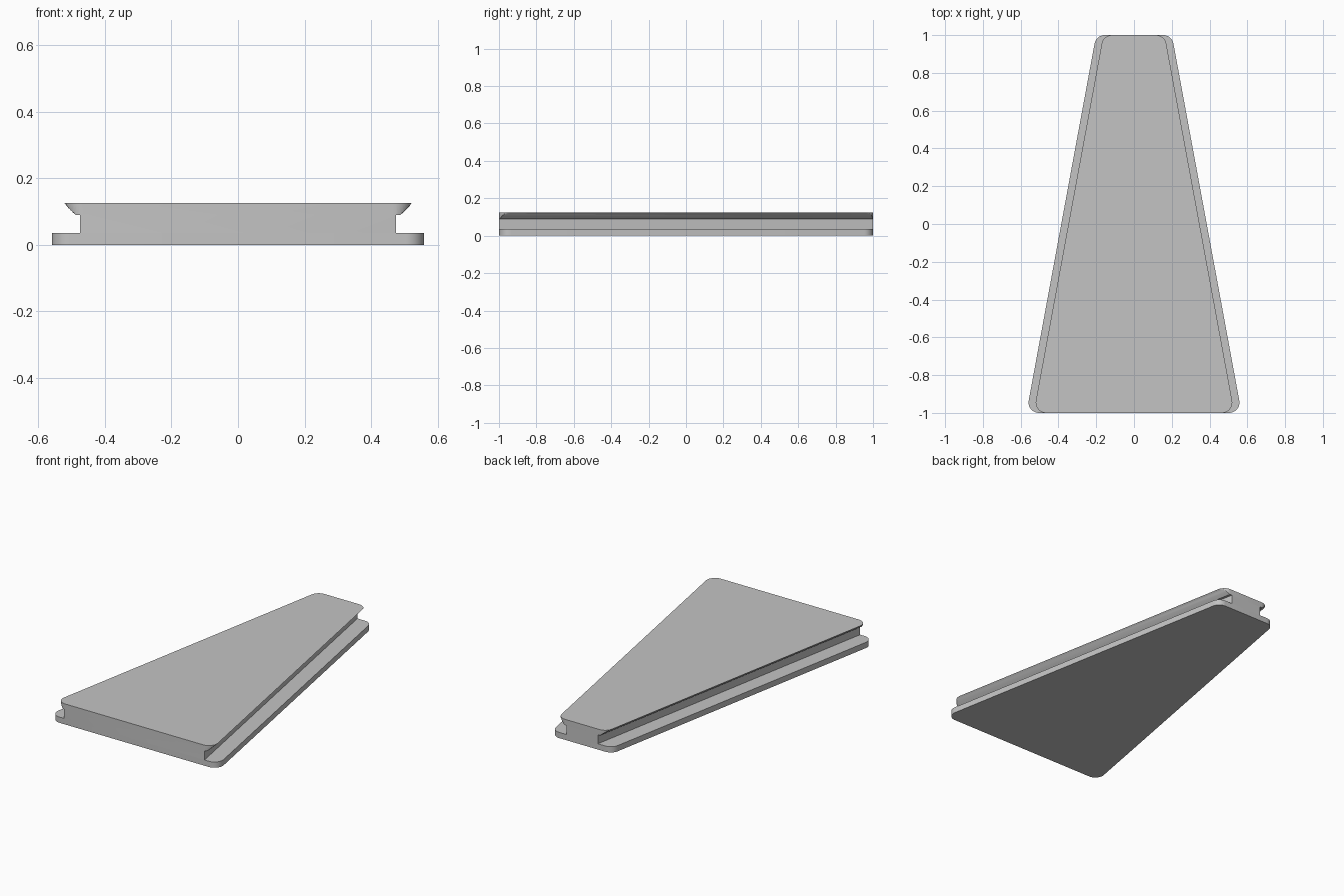
import bpy
import bmesh
from math import atan, cos, sin, pi, sqrt, radians

if "Cube" in bpy.data.objects:
    bpy.data.objects.remove(bpy.data.objects["Cube"], do_unlink=True)

TAPER = 0.1845        # how fast each side leans inward from front to back
RADIUS = 0.055        # corner rounding of foot and lip
STEPS = 10            # segments per rounded corner
FOOT, LIP, LIP_UNDER, WEB = 0.385, 0.347, 0.305, 0.29   # half widths at mid length
FOOT_TOP, LIP_BOTTOM, TOP = 0.035, 0.09, 0.125


def outline(width, limit):
    """Rounded trapezoid, with its sides trimmed to a narrower trapezoid."""
    lean = atan(TAPER)
    side = []
    for y, start, end in ((-1, -pi / 2, lean), (1, lean, pi / 2)):
        cy = y * (1 - RADIUS)
        cx = width - TAPER * cy - RADIUS * sqrt(1 + TAPER ** 2)
        for i in range(STEPS + 1):
            a = start + (end - start) * i / STEPS
            px, py = cx + RADIUS * cos(a), cy + RADIUS * sin(a)
            side.append((min(px, limit - TAPER * py), py))
    return side + [(-x, y) for x, y in reversed(side)]


# Stack of outlines: foot, recessed web, then the flared dovetail lip
levels = [(0, FOOT, FOOT), (FOOT_TOP, FOOT, FOOT),
          (FOOT_TOP, FOOT, WEB), (LIP_BOTTOM, LIP, WEB)]
for i in range(6):
    t = i / 5
    levels.append((LIP_BOTTOM + (TOP - LIP_BOTTOM) * t, LIP,
                   LIP_UNDER + (LIP - LIP_UNDER) * t))

bm = bmesh.new()
rings = [[bm.verts.new((x, y, z)) for x, y in outline(width, limit)]
         for z, width, limit in levels]
for low, high in zip(rings, rings[1:]):
    for i in range(len(low)):
        j = (i + 1) % len(low)
        bm.faces.new((low[i], low[j], high[j], high[i]))
bm.faces.new(list(reversed(rings[0])))
bm.faces.new(rings[-1])

# Merge doubled points, then clean up the flat ends
bmesh.ops.remove_doubles(bm, verts=bm.verts[:], dist=0.00001)
bmesh.ops.dissolve_limit(bm, angle_limit=radians(0.2),
                         verts=bm.verts[:], edges=bm.edges[:])
bmesh.ops.recalc_face_normals(bm, faces=bm.faces[:])

mesh = bpy.data.meshes.new("tapered_rail_plate")
bm.to_mesh(mesh)
bm.free()
plate = bpy.data.objects.new("tapered_rail_plate", mesh)
bpy.context.collection.objects.link(plate)

# Single grey material
grey = bpy.data.materials.new("plain_grey")
grey.use_nodes = True
colour = (0.55, 0.55, 0.55, 1)
grey.diffuse_color = colour
grey.node_tree.nodes["Principled BSDF"].inputs["Base Color"].default_value = colour
mesh.materials.append(grey)

# Smooth corners, crisp edges
bpy.ops.object.select_all(action='DESELECT')
plate.select_set(True)
bpy.context.view_layer.objects.active = plate
bpy.ops.object.shade_smooth_by_angle(angle=radians(30))
